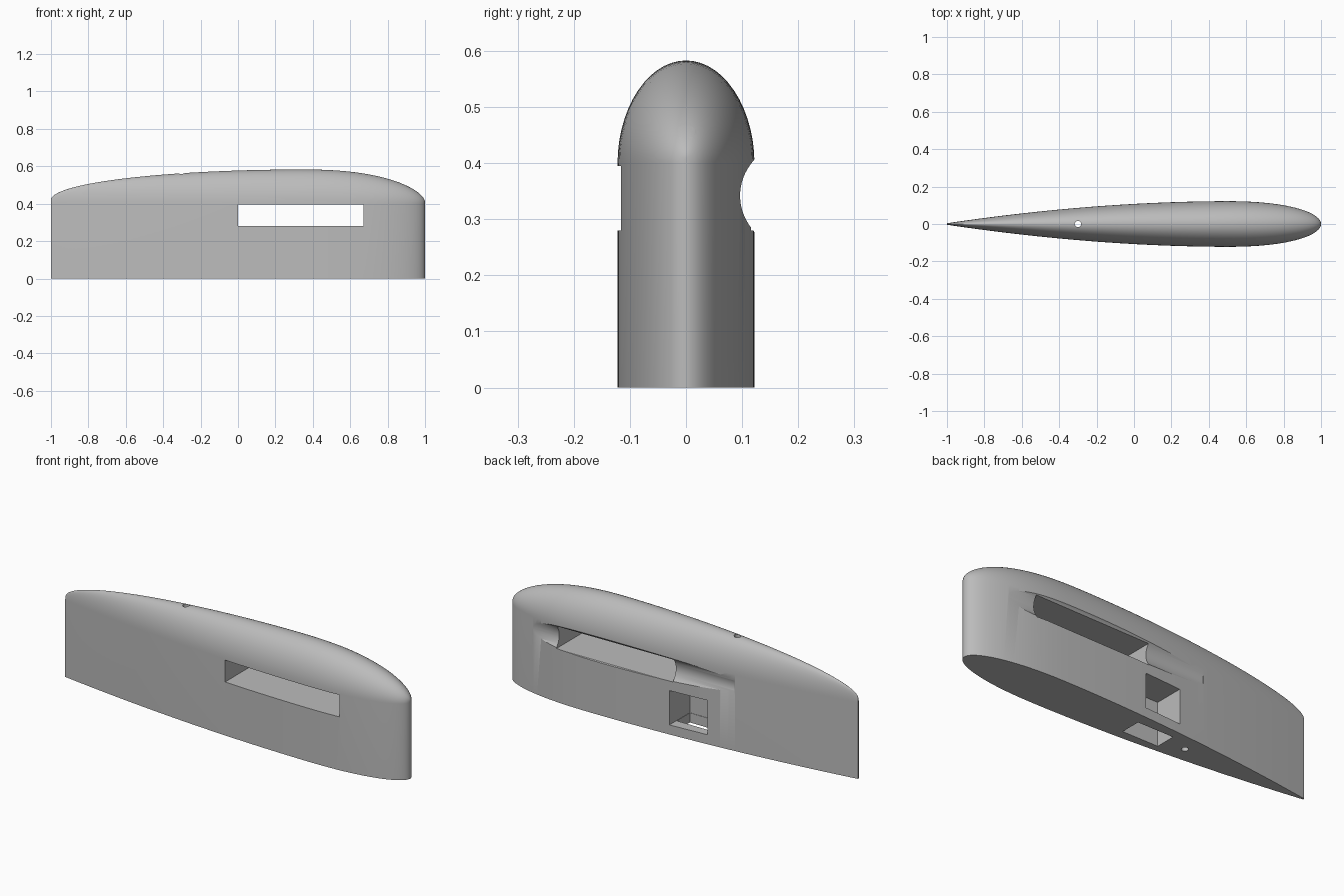
import bpy, bmesh, math
from mathutils import Vector

if "Cube" in bpy.data.objects:
    bpy.data.objects.remove(bpy.data.objects["Cube"])

grey = bpy.data.materials.new("light grey")
grey.diffuse_color = (0.5, 0.5, 0.5, 1)
grey.use_nodes = True
grey.node_tree.nodes["Principled BSDF"].inputs["Base Color"].default_value = grey.diffuse_color

WALL = 0.40      # height where the straight wall turns into the dome
STATIONS = 72    # sections along the length
ARC = 28         # segments over the dome


def half_width(x):
    """Teardrop plan outline: blunt nose at +x, thin tail at -x."""
    if x > 0.5:
        u = (x - 0.5) / 0.5
        return max(0.003, 0.122 * math.sqrt(max(0, 1 - u ** 2.2)))
    return 0.004 + 0.118 * (1 - ((0.5 - x) / 1.5) ** 1.9)


def crest(x):
    """Height of the centre line."""
    if x > 0.35:
        return 0.41 + 0.173 * max(0, 1 - ((x - 0.35) / 0.65) ** 2.3) ** 0.6
    return 0.42 + 0.163 * math.sqrt(max(0, 1 - ((0.35 - x) / 1.35) ** 2))


def add_object(name, bm):
    bmesh.ops.recalc_face_normals(bm, faces=bm.faces[:])
    mesh = bpy.data.meshes.new(name)
    bm.to_mesh(mesh)
    bm.free()
    mesh.materials.append(grey)
    ob = bpy.data.objects.new(name, mesh)
    bpy.context.collection.objects.link(ob)
    return ob


def box(name, x, y, z):
    bm = bmesh.new()
    bmesh.ops.create_cube(bm, size=1)
    for v in bm.verts:
        v.co = [a[0] + (c + 0.5) * (a[1] - a[0]) for a, c in zip((x, y, z), v.co)]
    return add_object(name, bm)


def rod(name, start, end, radius, sides):
    start, end = Vector(start), Vector(end)
    bm = bmesh.new()
    bmesh.ops.create_cone(bm, cap_ends=True, segments=sides, radius1=radius,
                          radius2=radius, depth=(end - start).length)
    turn = (end - start).to_track_quat('Z', 'Y')
    for v in bm.verts:
        v.co = turn @ v.co + (start + end) / 2
    return add_object(name, bm)


# Fairing body: lofted sections with straight walls and an elliptical dome
bm = bmesh.new()
rings = []
for i in range(STATIONS + 1):
    x = -math.cos(math.pi * i / STATIONS)
    w, h = half_width(x), crest(x) - WALL
    section = [(w, 0)]
    for k in range(ARC + 1):
        a = math.pi * k / ARC
        section.append((w * math.cos(a), WALL + h * math.sin(a)))
    section.append((-w, 0))
    rings.append([bm.verts.new((x, y, z)) for y, z in section])
n = len(rings[0])
for a, b in zip(rings, rings[1:]):
    for k in range(n - 1):
        bm.faces.new((a[k], a[k + 1], b[k + 1], b[k]))
bm.faces.new(rings[0])
bm.faces.new(rings[-1])
bm.faces.new([r[0] for r in rings] + [r[-1] for r in reversed(rings)])
body = add_object("fairing_body", bm)

# Cutters for the openings
cutters = [
    # round channel along the back wall
    rod("channel_cutter", (-0.342, 0.163, 0.342), (1.05, 0.185, 0.342), 0.085, 64),
    # long slot through both walls
    box("slot_cutter", (0, 0.67), (-0.3, 0.3), (0.28, 0.395)),
    # pocket opening to the back
    box("pocket_cutter", (-0.19, 0.02), (-0.06, 0.3), (0.05, 0.23)),
    # pocket opening to the underside
    box("underside_cutter", (-0.188, 0.018), (-0.058, 0.05), (-0.1, 0.15)),
    # two vertical pin holes
    rod("tail_pin_cutter", (-0.3, 0, -0.1), (-0.3, 0, 0.8), 0.017, 24),
    rod("nose_pin_cutter", (0.965, 0, -0.1), (0.965, 0, 0.8), 0.016, 24),
]
bpy.context.view_layer.objects.active = body
for cutter in cutters:
    mod = body.modifiers.new(cutter.name, 'BOOLEAN')
    mod.operation = 'DIFFERENCE'
    mod.solver = 'EXACT'
    mod.object = cutter
    bpy.ops.object.modifier_apply(modifier=mod.name)
    bpy.data.objects.remove(cutter)

# Smooth shading with crisp opening edges
bpy.ops.object.select_all(action='DESELECT')
body.select_set(True)
bpy.ops.object.shade_smooth_by_angle(angle=math.radians(30))
